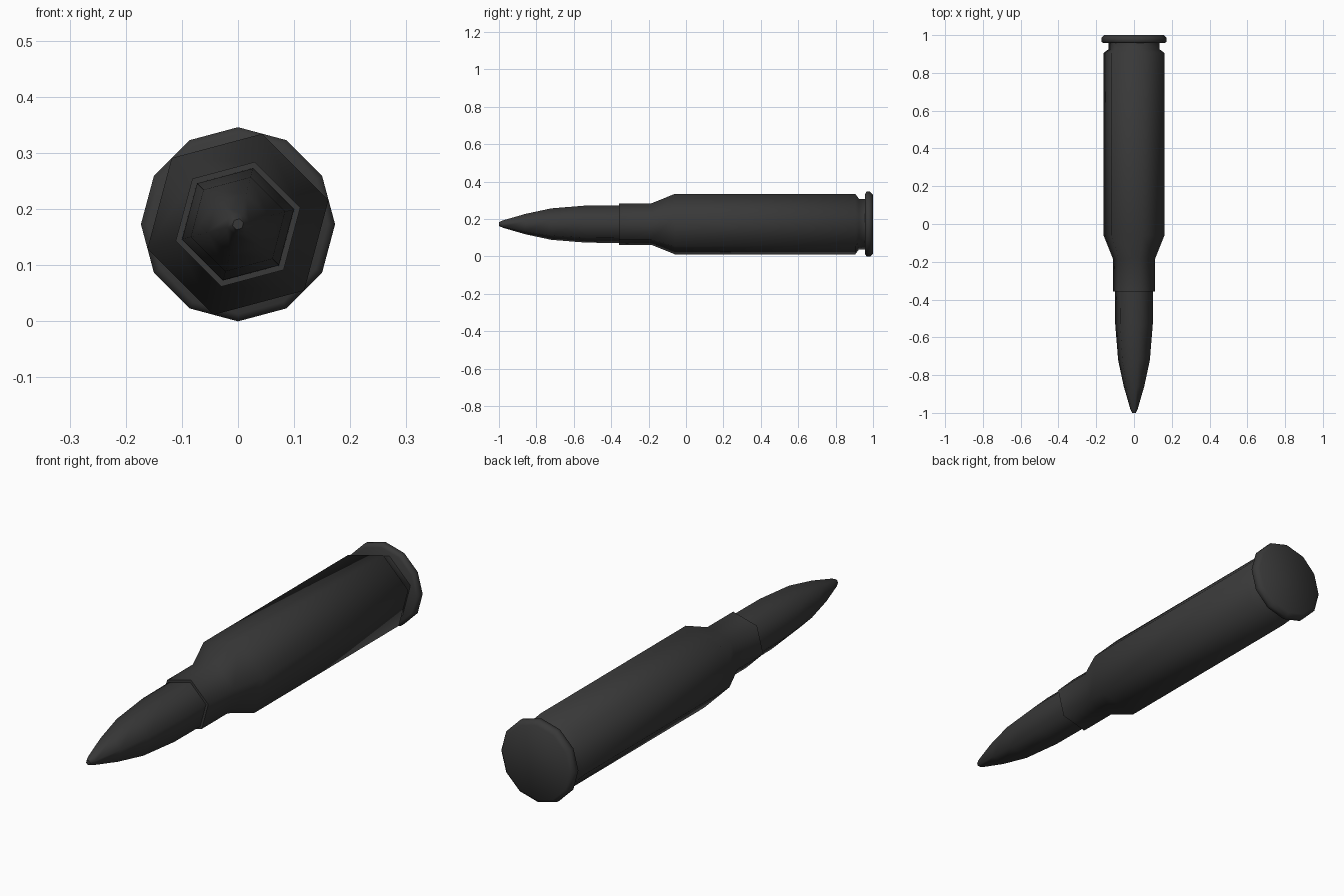
import bpy, bmesh, math

if "Cube" in bpy.data.objects:
    bpy.data.objects.remove(bpy.data.objects["Cube"])

AXIS_Z = 0.173  # height of the long axis


def lathe(name, profile, sides, turn):
    """Low-sided solid along y from (y, corner radius) rings, capped at both ends."""
    bm = bmesh.new()
    rings = []
    for y, r in profile:
        ring = []
        for i in range(sides):
            a = math.radians(turn) + 2 * math.pi * i / sides
            ring.append(bm.verts.new((r * math.cos(a), y, AXIS_Z + r * math.sin(a))))
        rings.append(ring)
    for a, b in zip(rings, rings[1:]):
        for i in range(sides):
            j = (i + 1) % sides
            bm.faces.new((a[i], a[j], b[j], b[i]))
    bm.faces.new(rings[0])
    bm.faces.new(rings[-1])
    bmesh.ops.recalc_face_normals(bm, faces=bm.faces)
    mesh = bpy.data.meshes.new(name)
    bm.to_mesh(mesh)
    bm.free()
    obj = bpy.data.objects.new(name, mesh)
    bpy.context.collection.objects.link(obj)
    bpy.ops.object.select_all(action='DESELECT')
    obj.select_set(True)
    bpy.context.view_layer.objects.active = obj
    bpy.ops.object.shade_smooth_by_angle(angle=math.radians(65))
    mat_color(obj)
    return obj


# Dark grey finish
dark = bpy.data.materials.new("dark_metal")
dark.diffuse_color = (0.04, 0.04, 0.04, 1)
dark.use_nodes = True
dark.node_tree.nodes["Principled BSDF"].inputs["Base Color"].default_value = dark.diffuse_color


def mat_color(obj):
    obj.data.materials.append(dark)


# Pointed tip, seated a little inside the case mouth
lathe("projectile", [(-1.0, 0.010), (-0.98, 0.020), (-0.86, 0.056), (-0.72, 0.087),
                     (-0.53, 0.103), (-0.34, 0.104)], 6, 15)

# Case: neck, shoulder, body and extractor groove
lathe("case", [(-0.357, 0.115), (-0.185, 0.115), (-0.06, 0.167), (0.905, 0.167),
               (0.925, 0.140), (0.97, 0.140)], 6, 15)

# Rim and base
lathe("rim", [(0.957, 0.160), (0.965, 0.173), (0.985, 0.173), (1.0, 0.157)], 12, 0)
